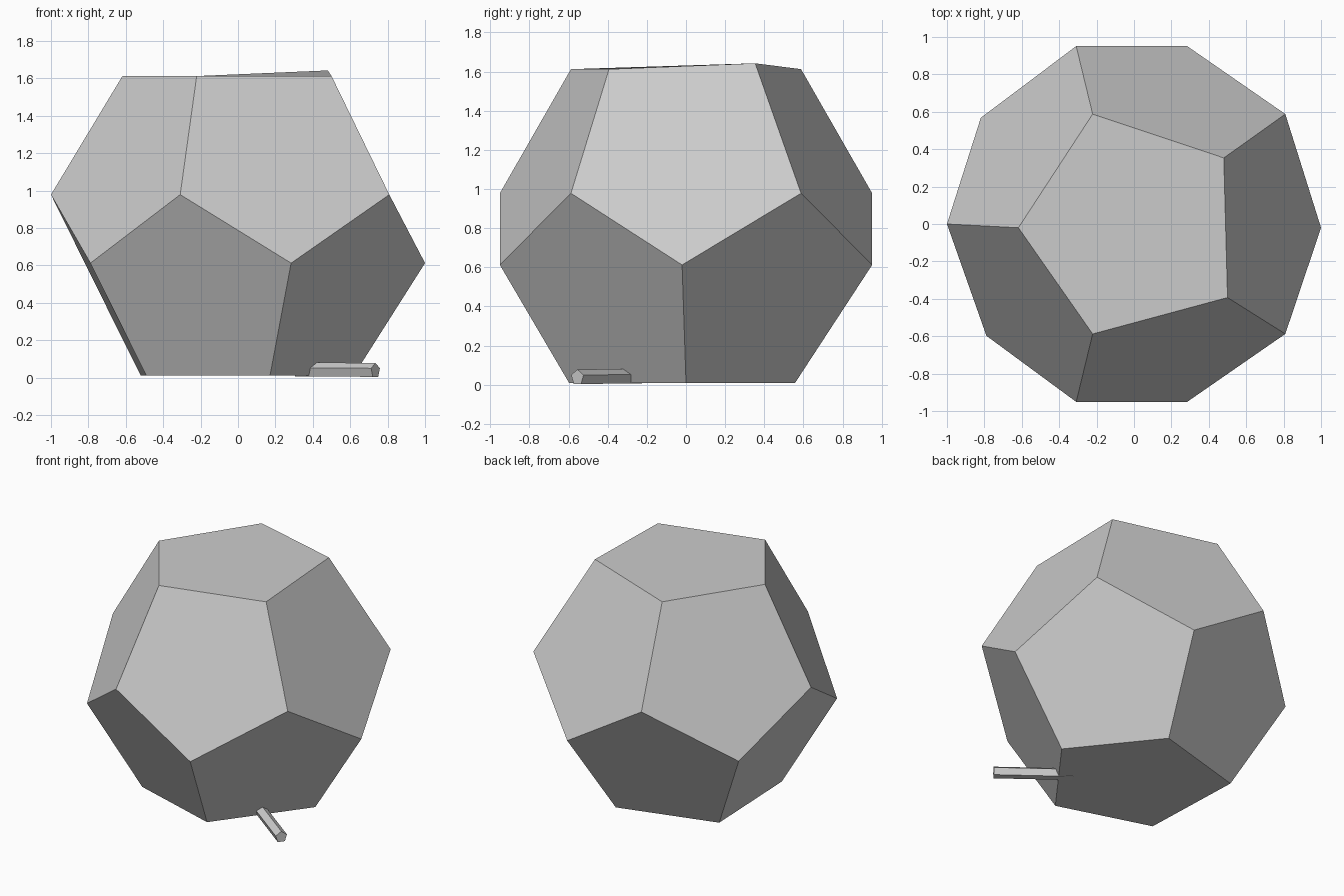
import bpy
import bmesh
from math import radians, cos, sin
from mathutils import Vector

cube = bpy.data.objects.get("Cube")
if cube:
    bpy.data.objects.remove(cube, do_unlink=True)

# One plain grey for everything
grey = bpy.data.materials.new("light_grey")
grey.use_nodes = True
colour = (0.604, 0.604, 0.604, 1)
grey.diffuse_color = colour
grey.node_tree.nodes["Principled BSDF"].inputs["Base Color"].default_value = colour


def make_object(name, bm):
    bmesh.ops.recalc_face_normals(bm, faces=bm.faces)
    mesh = bpy.data.meshes.new(name)
    bm.to_mesh(mesh)
    bm.free()
    mesh.materials.append(grey)
    obj = bpy.data.objects.new(name, mesh)
    bpy.context.collection.objects.link(obj)
    return obj


def ring(bm, radius, z, start, nudges):
    """Five corners around z, each moved a little for an uneven, hand-cut look."""
    corners = []
    for i in range(5):
        a = radians(start + 72 * i)
        offset = Vector(nudges.get(i, (0, 0, 0)))
        corners.append(bm.verts.new(Vector((radius * cos(a), radius * sin(a), z)) + offset))
    return corners


# Twelve-sided body: four rings of five corners
bm = bmesh.new()
top = ring(bm, 0.618, 1.612, 180, {
    0: (0, -0.02, 0), 1: (-0.03, 0, 0), 2: (0, -0.03, 0),
    3: (-0.02, -0.01, 0.03), 4: (-0.03, 0, 0)})
upper = ring(bm, 1, 0.978, 180, {})
lower = ring(bm, 1, 0.612, 216, {
    0: (0.02, -0.01, 0), 1: (-0.025, 0, 0), 2: (0, -0.02, 0),
    3: (-0.025, 0, 0), 4: (-0.01, -0.02, 0)})
bottom = ring(bm, 0.618, 0.01, 216, {
    0: (0.01, -0.03, 0), 1: (-0.02, -0.01, 0),
    3: (-0.02, -0.03, 0), 4: (-0.02, 0, 0)})

bm.faces.new(top)
bm.faces.new(bottom)
for i in range(5):
    j = (i + 1) % 5
    bm.faces.new((top[i], upper[i], lower[i], upper[j], top[j]))
    bm.faces.new((upper[j], lower[i], bottom[i], bottom[j], lower[j]))
make_object("faceted_body", bm)

# Five-sided bar poking out at the base
start, end = Vector((0.32, -0.245, 0.04)), Vector((0.735, -0.555, 0.037))
axis = (end - start).normalized()
side = axis.cross(Vector((0, 0, 1))).normalized()
up = side.cross(axis)
bm = bmesh.new()
ends = []
for centre in (start, end):
    ends.append([bm.verts.new(centre + 0.041 * (side * sin(radians(72 * i)) + up * cos(radians(72 * i))))
                 for i in range(5)])
    bm.faces.new(ends[-1])
for i in range(5):
    j = (i + 1) % 5
    bm.faces.new((ends[0][i], ends[0][j], ends[1][j], ends[1][i]))
make_object("base_bar", bm)
